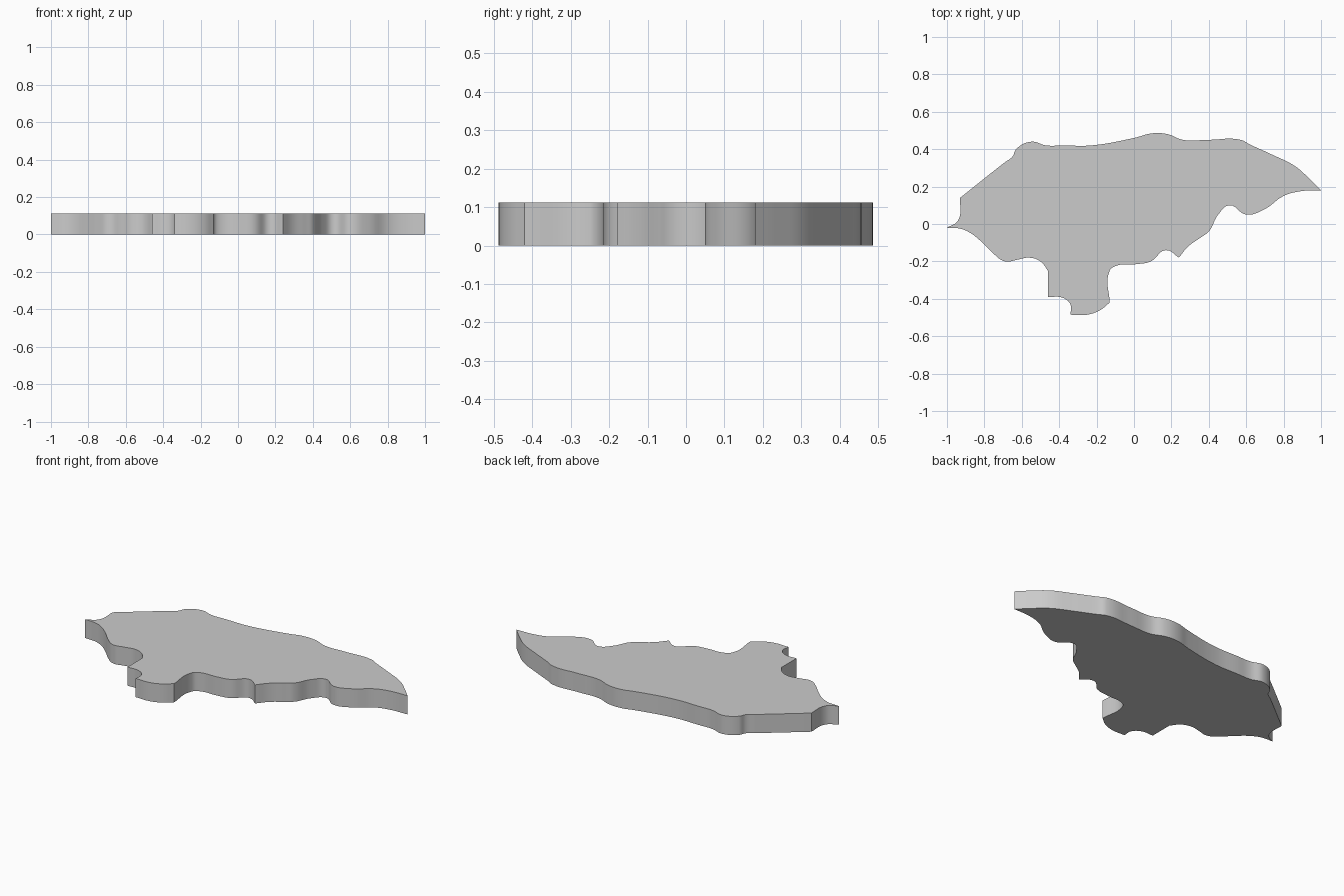
import bpy
import bmesh
from mathutils import Vector

THICKNESS = 0.112

if "Cube" in bpy.data.objects:
    bpy.data.objects.remove(bpy.data.objects["Cube"], do_unlink=True)

# Outline knots in hundredths, one run per stretch; each run starts at a sharp corner
runs = [
    [(-100, -2), (-94, 2)],
    [(-93, 14), (-88, 18), (-69, 33), (-65, 36), (-63, 40), (-55, 44), (-47, 42), (-38, 42),
     (-23, 42), (0, 46), (10, 48.5), (18, 48), (26, 45), (40, 45), (57, 45), (62, 42.5),
     (74, 37), (86, 31), (94, 24)],
    [(100, 18), (89, 17.5), (80, 15), (70, 8), (60, 5), (51, 10), (45, 5), (40, -4),
     (36, -7), (29, -12)],
    [(24, -18), (17, -14), (9, -20), (1, -21.5), (-10, -22.5), (-13, -25)],
    [(-13, -42), (-18, -46), (-25, -48.5)],
    [(-34, -48.5), (-34, -43), (-38, -39.5)],
    [(-46, -39)],
    [(-46, -25), (-50, -20), (-56, -18), (-62, -19), (-69, -20), (-75, -16), (-81, -10),
     (-88, -4.5), (-93, -2.5)],
]


def make_material(name, colour):
    """Create one plain coloured material."""
    material = bpy.data.materials.new(name)
    material.use_nodes = True
    material.diffuse_color = colour
    material.node_tree.nodes["Principled BSDF"].inputs["Base Color"].default_value = colour
    return material


def make_outline(name):
    """Create a closed curve through the knots, smooth except where a run begins."""
    curve = bpy.data.curves.new(name, "CURVE")
    curve.dimensions = "3D"
    curve.resolution_u = 6
    spline = curve.splines.new("BEZIER")
    spline.use_cyclic_u = True
    knots = [(knot, place == 0) for run in runs for place, knot in enumerate(run)]
    spline.bezier_points.add(len(knots) - 1)
    for point, ((x, y), sharp) in zip(spline.bezier_points, knots):
        point.co = Vector((x, y, 0)) / 100
        kind = "VECTOR" if sharp else "AUTO"
        point.handle_left_type = point.handle_right_type = kind
    plate = bpy.data.objects.new(name, curve)
    bpy.context.collection.objects.link(plate)
    return plate


# Turn the outline into a mesh loop
plate = make_outline("land_plate")
bpy.ops.object.select_all(action="DESELECT")
plate.select_set(True)
bpy.context.view_layer.objects.active = plate
bpy.ops.object.convert(target="MESH")

# Fill the loop and raise it into a solid slab
mesh = bpy.context.object.data
bm = bmesh.new()
bm.from_mesh(mesh)
bmesh.ops.remove_doubles(bm, verts=bm.verts, dist=0.0005)
bmesh.ops.contextual_create(bm, geom=bm.edges[:])
raised = bmesh.ops.extrude_face_region(bm, geom=bm.faces[:], use_keep_orig=True)
top = [part for part in raised["geom"] if isinstance(part, bmesh.types.BMVert)]
bmesh.ops.translate(bm, verts=top, vec=(0, 0, THICKNESS))
bmesh.ops.recalc_face_normals(bm, faces=bm.faces)
bm.to_mesh(mesh)
bm.free()

# Colour and shading
mesh.materials.clear()
mesh.materials.append(make_material("plain_grey", (0.6, 0.6, 0.6, 1)))
bpy.ops.object.shade_smooth_by_angle()
